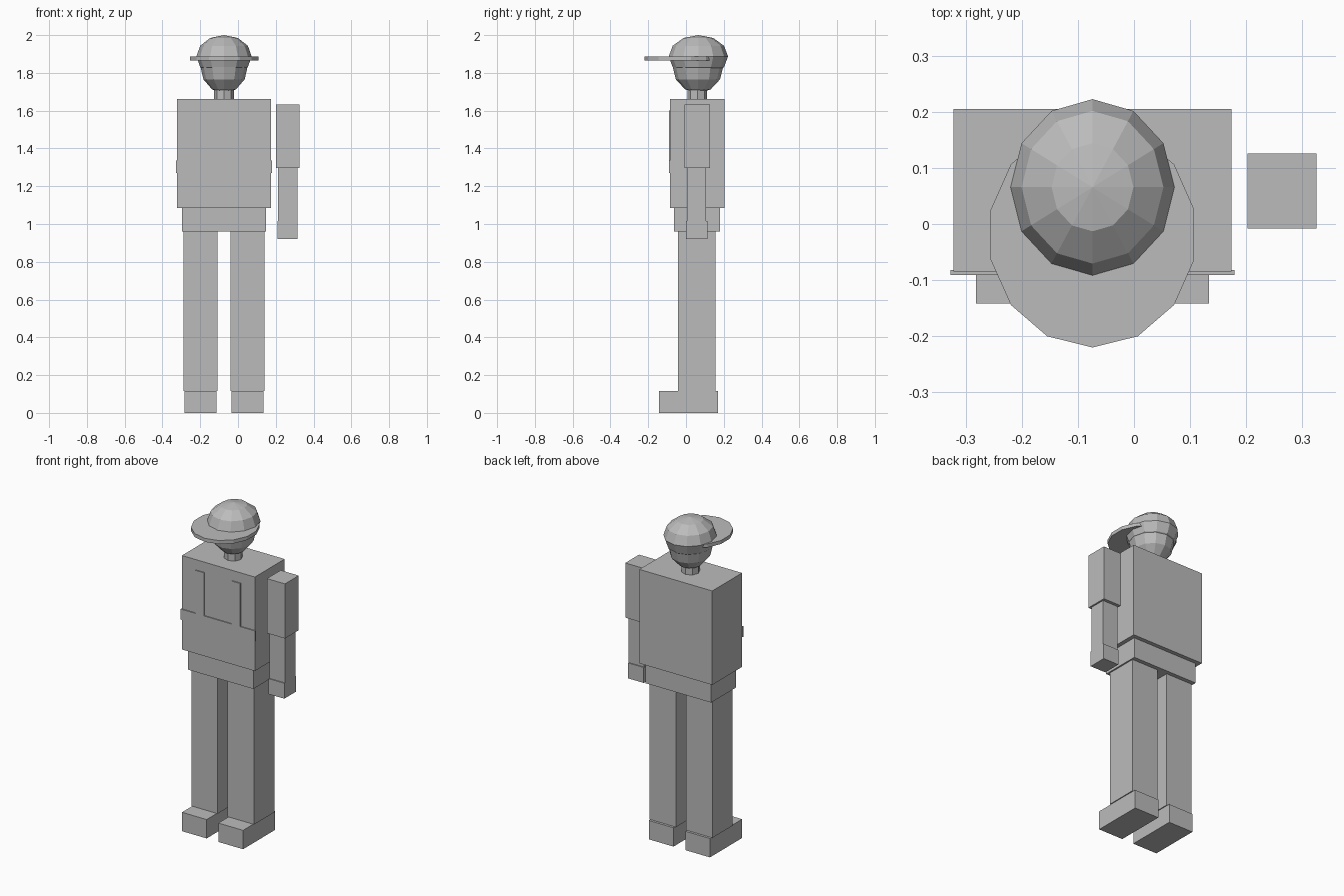
import bpy, bmesh, math
from mathutils import Matrix

if "Cube" in bpy.data.objects:
    bpy.data.objects.remove(bpy.data.objects["Cube"])

CX = -0.074   # body centre line in x
grey = bpy.data.materials.new("plain grey")
grey.diffuse_color = (0.5, 0.5, 0.5, 1)
grey.use_nodes = True
grey.node_tree.nodes["Principled BSDF"].inputs["Base Color"].default_value = grey.diffuse_color


def finish(name, bm):
    me = bpy.data.meshes.new(name)
    bm.to_mesh(me)
    bm.free()
    me.materials.append(grey)
    ob = bpy.data.objects.new(name, me)
    bpy.context.collection.objects.link(ob)
    return ob


def place(centre, size):
    return Matrix.Translation(centre) @ Matrix.Diagonal((*size, 1))


def box(name, x, y, z):
    """Box from (min, max) pairs."""
    bm = bmesh.new()
    centre = [(a + b) / 2 for a, b in (x, y, z)]
    size = [b - a for a, b in (x, y, z)]
    bmesh.ops.create_cube(bm, size=1, matrix=place(centre, size))
    return finish(name, bm)


def drum(name, sides, centre, rx, ry, height):
    bm = bmesh.new()
    bmesh.ops.create_cone(bm, cap_ends=True, segments=sides, radius1=1, radius2=1,
                          depth=1, matrix=place(centre, (rx, ry, height)))
    return finish(name, bm)


def ball(name, centre, radii):
    bm = bmesh.new()
    bmesh.ops.create_uvsphere(bm, u_segments=12, v_segments=6, radius=1,
                              matrix=place(centre, radii))
    return finish(name, bm)


# torso and hips
box("torso", (CX - 0.248, CX + 0.248), (-0.085, 0.205), (1.085, 1.663))
box("hips", (CX - 0.223, CX + 0.223), (-0.064, 0.18), (0.96, 1.085))

# legs, shoes and vest straps on both sides
for side, s in (("left", 1), ("right", -1)):
    c = CX + s * 0.124
    box(side + "_leg", (c - 0.09, c + 0.09), (-0.043, 0.155), (0.116, 0.96))
    box(side + "_shoe", (c - 0.084, c + 0.084), (-0.142, 0.17), (0, 0.116))
    box(side + "_vest_strap", (c - 0.029, c + 0.029), (-0.091, -0.083), (1.3, 1.6))

# vest band across the chest
box("vest_band", (CX - 0.253, CX + 0.253), (-0.091, -0.082), (1.27, 1.335))

# single arm
box("upper_arm", (0.202, 0.325), (-0.008, 0.126), (1.296, 1.632))
box("forearm", (0.211, 0.315), (0.006, 0.107), (1.015, 1.296))
box("hand", (0.209, 0.315), (0.0, 0.113), (0.92, 1.015))

# neck, head and hard hat
drum("neck", 8, (CX, 0.06, 1.70), 0.052, 0.052, 0.09)
ball("head", (CX, 0.063, 1.838), (0.126, 0.135, 0.145))
ball("helmet_shell", (CX, 0.0655, 1.887), (0.146, 0.157, 0.113))
drum("helmet_brim", 14, (CX, -0.019, 1.876), 0.186, 0.201, 0.022)
